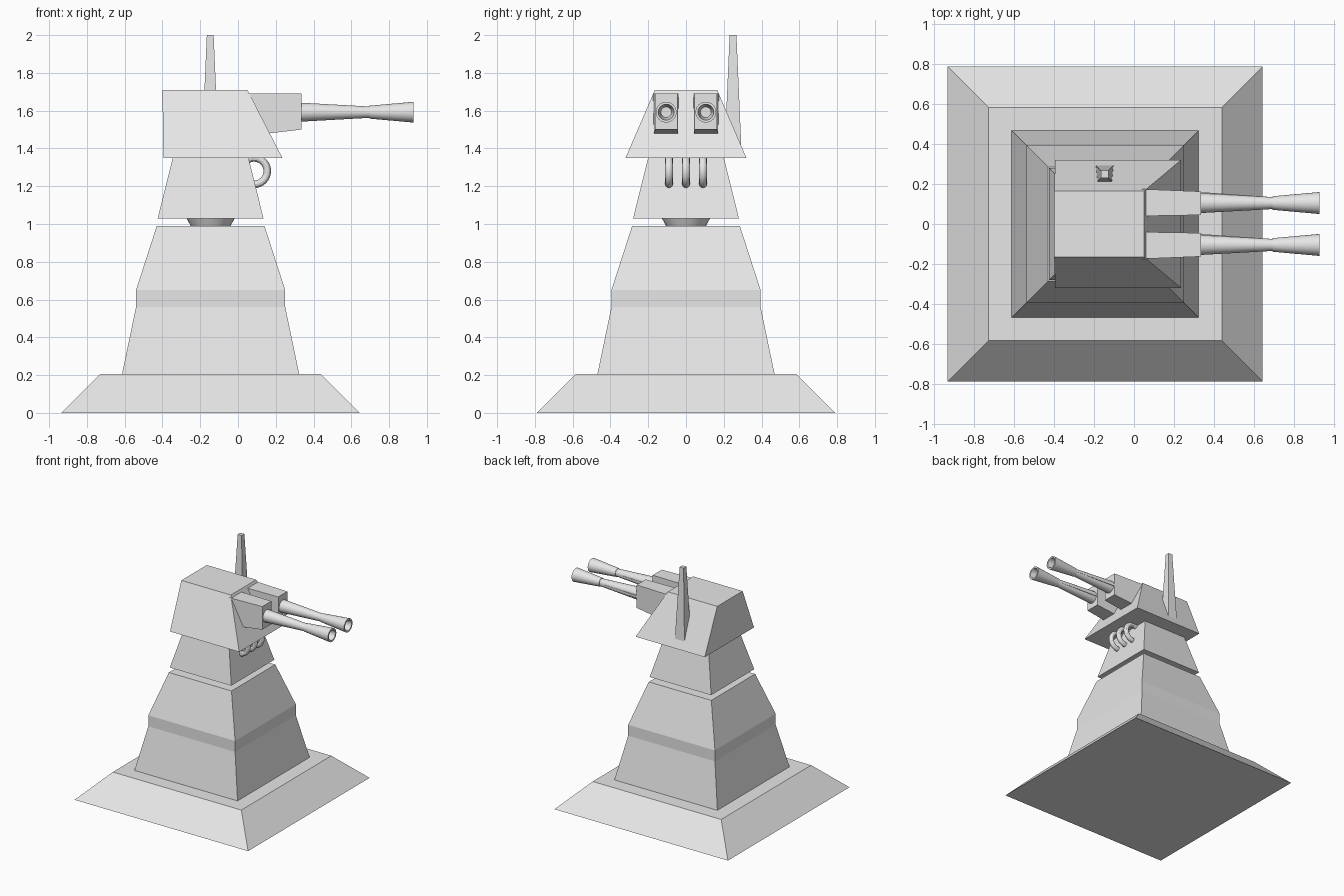
import bpy
import bmesh
from math import sin, cos, tau, radians

cube = bpy.data.objects.get("Cube")
if cube:
    bpy.data.objects.remove(cube, do_unlink=True)

grey = bpy.data.materials.new("light grey")
grey.use_nodes = True
grey.diffuse_color = (0.8, 0.8, 0.8, 1)
grey.node_tree.nodes["Principled BSDF"].inputs["Base Color"].default_value = (0.8, 0.8, 0.8, 1)

CX = -0.145  # tower axis


def loft(name, rings, closed=False, smooth=False):
    """Skin a list of point rings, capping the ends unless closed."""
    bm = bmesh.new()
    loops = [[bm.verts.new(p) for p in ring] for ring in rings]
    pairs = list(zip(loops, loops[1:]))
    if closed:
        pairs.append((loops[-1], loops[0]))
    else:
        bm.faces.new(loops[0])
        bm.faces.new(loops[-1])
    n = len(loops[0])
    for a, b in pairs:
        for i in range(n):
            j = (i + 1) % n
            bm.faces.new((a[i], a[j], b[j], b[i]))
    bmesh.ops.recalc_face_normals(bm, faces=bm.faces)
    mesh = bpy.data.meshes.new(name)
    bm.to_mesh(mesh)
    bm.free()
    mesh.materials.append(grey)
    obj = bpy.data.objects.new(name, mesh)
    bpy.context.collection.objects.link(obj)
    if smooth:
        bpy.ops.object.select_all(action="DESELECT")
        obj.select_set(True)
        bpy.context.view_layer.objects.active = obj
        bpy.ops.object.shade_smooth_by_angle(angle=radians(30))
    return obj


def rect_z(x0, x1, y0, y1, z):
    return [(x0, y0, z), (x1, y0, z), (x1, y1, z), (x0, y1, z)]


def rect_x(x, y0, y1, z0, z1):
    return [(x, y0, z0), (x, y1, z0), (x, y1, z1), (x, y0, z1)]


def tower(name, profile, cx=CX, cy=0):
    return loft(name, [rect_z(cx - h, cx + h, cy - h, cy + h, z) for h, z in profile])


def angles(n):
    return [tau * i / n for i in range(n)]


# Stepped square tower
tower("base_plinth", [(0.79, 0), (0.585, 0.205)])
tower("lower_tower", [(0.47, 0.2), (0.395, 0.56), (0.395, 0.65), (0.285, 0.99)])
tower("upper_tower", [(0.28, 1.03), (0.198, 1.36)])

# Round swivel neck
loft("swivel_neck", [[(CX + r * cos(a), r * sin(a), z) for a in angles(32)]
                     for r, z in [(0.1, 0.98), (0.13, 1.035)]], smooth=True)

# Turret head with a sloped front
loft("turret_head", [rect_z(-0.395, 0.235, -0.32, 0.32, 1.35),
                     rect_z(-0.4, 0.05, -0.165, 0.165, 1.71)])

# Tapered antenna on the left side of the head
tower("antenna", [(0.044, 1.4), (0.018, 2.0)], -0.147, 0.249)

# Twin guns
BARREL = [(0.3, 0.052), (0.695, 0.03), (0.695, 0.034), (0.93, 0.055),
          (0.93, 0.042), (0.84, 0.028)]
for side, s in (("right", -1), ("left", 1)):
    loft(side + "_gun_housing", [rect_x(0.04, s * 0.04, s * 0.175, 1.465, 1.69),
                                 rect_x(0.335, s * 0.045, s * 0.163, 1.5, 1.69)])
    y = s * 0.105
    loft(side + "_gun_barrel", [[(x, y + r * cos(a), 1.592 + r * sin(a)) for a in angles(24)]
                                for x, r in BARREL], smooth=True)
    # Slim brace along the barrel
    loft(side + "_barrel_brace", [rect_x(0.32, y + 0.03, y + 0.056, 1.58, 1.6),
                                  rect_x(0.69, y + 0.015, y + 0.03, 1.585, 1.595)])

# Three looped hoses under the front of the head
for i, label in enumerate(("right", "middle", "left")):
    y = (i - 1) * 0.09
    rings = []
    for a in angles(32):
        rings.append([(0.085 + (0.07 + 0.02 * cos(b)) * cos(a), y + 0.02 * sin(b),
                       1.28 + (0.07 + 0.02 * cos(b)) * sin(a)) for b in angles(12)])
    loft(label + "_hose", rings, closed=True, smooth=True)
